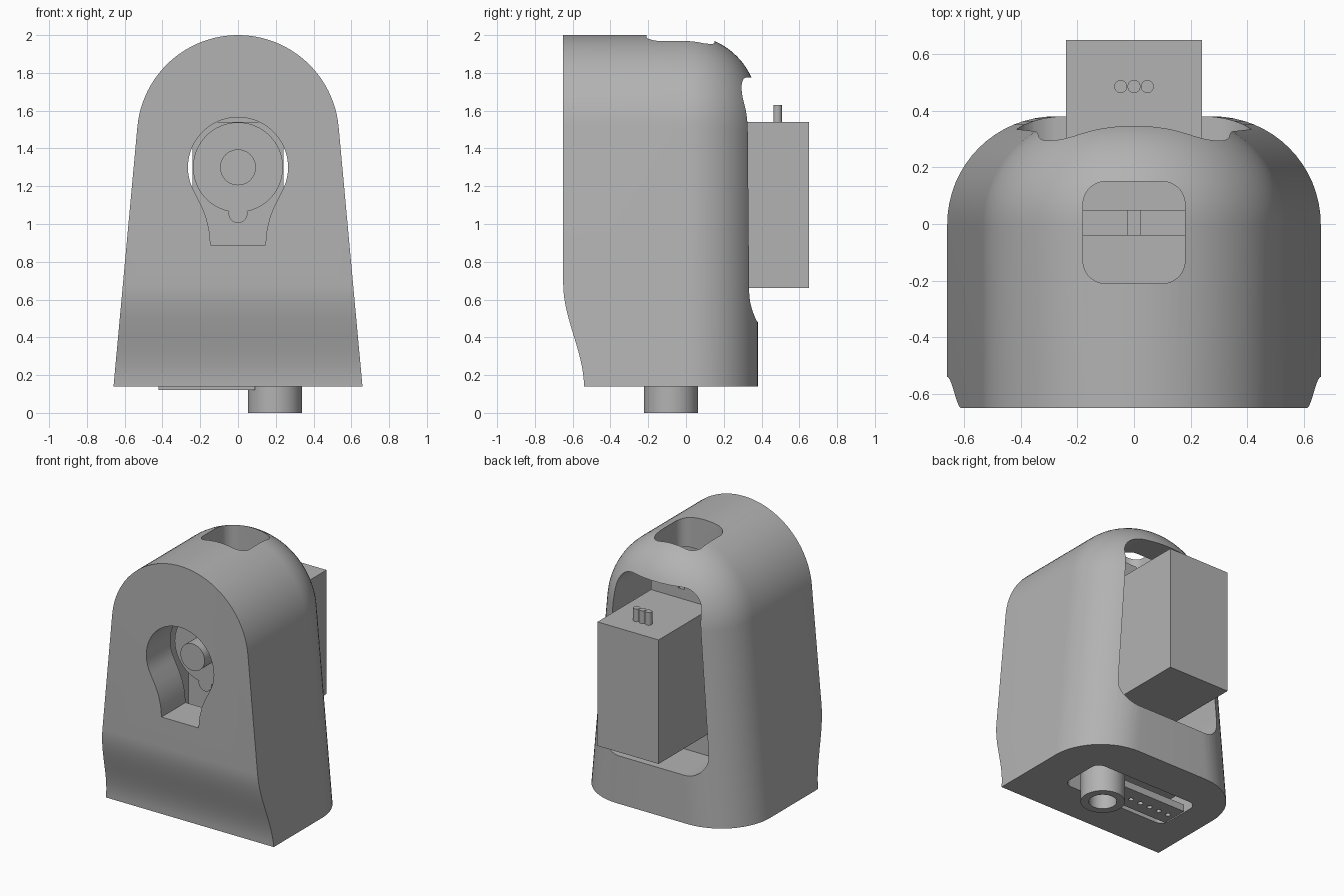
import bpy, bmesh, math
from mathutils import Vector

if "Cube" in bpy.data.objects:
    bpy.data.objects.remove(bpy.data.objects["Cube"])

grey = bpy.data.materials.new("light_grey")
grey.use_nodes = True
GREY = (0.45, 0.45, 0.45, 1)
grey.diffuse_color = GREY
grey.node_tree.nodes["Principled BSDF"].inputs["Base Color"].default_value = GREY


def loft(name, rings):
    """Closed solid through rings of equal length."""
    bm = bmesh.new()
    loops = [[bm.verts.new(p) for p in ring] for ring in rings]
    n = len(loops[0])
    for a, b in zip(loops, loops[1:]):
        for i in range(n):
            j = (i + 1) % n
            bm.faces.new((a[i], a[j], b[j], b[i]))
    bm.faces.new(loops[0])
    bm.faces.new(loops[-1])
    bmesh.ops.recalc_face_normals(bm, faces=bm.faces)
    mesh = bpy.data.meshes.new(name)
    bm.to_mesh(mesh)
    bm.free()
    mesh.materials.append(grey)
    ob = bpy.data.objects.new(name, mesh)
    bpy.context.collection.objects.link(ob)
    return ob


def place(axis, u, v, t):
    return {"x": (t, u, v), "y": (u, t, v), "z": (u, v, t)}[axis]


def prism(name, pts, axis, lo, hi):
    return loft(name, [[place(axis, u, v, t) for u, v in pts] for t in (lo, hi)])


def circle(u, v, r, n=40):
    return [(u + r * math.cos(2 * math.pi * i / n), v + r * math.sin(2 * math.pi * i / n))
            for i in range(n)]


def rect(u0, u1, v0, v1):
    return [(u0, v0), (u1, v0), (u1, v1), (u0, v1)]


def rounded(corners, r, n=10):
    """Round every corner of a polygon with a quadratic-like arc."""
    out = []
    for i, c in enumerate(corners):
        c = Vector(c)
        a = (Vector(corners[i - 1]) - c).normalized()
        b = (Vector(corners[(i + 1) % len(corners)]) - c).normalized()
        half = a.angle(b) / 2
        mid = c + (a + b).normalized() * r / math.sin(half)
        start = c + a * r / math.tan(half) - mid
        end = c + b * r / math.tan(half) - mid
        for k in range(n + 1):
            p = mid + start.slerp(end, k / n).normalized() * r
            out.append((p.x, p.y))
    return out


def apply_cut(ob, cutter):
    mod = ob.modifiers.new("cut", "BOOLEAN")
    mod.operation = "DIFFERENCE"
    mod.solver = "EXACT"
    mod.object = cutter
    bpy.context.view_layer.objects.active = ob
    bpy.ops.object.modifier_apply(modifier=mod.name)
    bpy.data.objects.remove(cutter)


def smooth(ob):
    bpy.ops.object.select_all(action="DESELECT")
    ob.select_set(True)
    bpy.context.view_layer.objects.active = ob
    bpy.ops.object.shade_smooth_by_angle(angle=math.radians(30))


# Housing: arched outline, back edge rounded over
BASE, ARCH_Z, ARCH_R, FILLET = 0.14, 1.465, 0.535, 0.38
LEAN = math.radians(5.25)


def arch(inset):
    r = ARCH_R - inset
    steps = 48
    arc = []
    for i in range(steps + 1):
        a = LEAN + (math.pi - 2 * LEAN) * i / steps
        arc.append((r * math.cos(a), ARCH_Z + r * math.sin(a)))
    foot = arc[0][0] + (arc[0][1] - BASE) * math.tan(LEAN)
    return [(foot, BASE)] + arc + [(-foot, BASE)]


sections = [(-0.65, 0)]
for i in range(17):
    a = math.pi / 2 * i / 16
    sections.append((FILLET * math.sin(a), FILLET * (1 - math.cos(a))))
housing = loft("housing", [[(x, y, z) for x, z in arch(d)] for y, d in sections])

# Swept-in lower front
chin = []
for i in range(17):
    t = i / 16
    chin.append((-0.54 - 0.11 * t * t * (3 - 2 * t), BASE + 0.54 * t))
chin = [(-0.54, 0.05)] + chin + [(-0.66, 0.68), (-0.8, 0.68), (-0.8, 0.05)]
apply_cut(housing, prism("chin_cutter", chin, "x", -1, 1))

# Rear opening and motor bay
bay = [(-0.425, 0.48), (0.425, 0.48), (0.325, 1.775), (-0.325, 1.775)]
apply_cut(housing, prism("bay_cutter", rounded(bay, 0.15), "y", -0.38, 0.6))

# Keyhole in the front wall
key = []
for i in range(41):
    a = math.radians(-30 + 240 * i / 40)
    key.append((0.265 * math.cos(a), 1.3 + 0.265 * math.sin(a)))
neck = [(0.145, 0.89), (0.153, 0.97), (0.17, 1.04), (0.195, 1.1)]
key = neck + key + [(-x, z) for x, z in reversed(neck)]
apply_cut(housing, prism("keyhole_cutter", key, "y", -0.8, -0.3))

# Top window and underside recess
apply_cut(housing, prism("window_cutter", rounded(rect(-0.18, 0.18, -0.21, 0.15), 0.08),
                         "z", 1.65, 2.2))
apply_cut(housing, prism("recess_cutter", rounded(rect(-0.45, 0.38, -0.25, 0.09), 0.06),
                         "z", 0, 0.3))
smooth(housing)

# Motor, lying with its shaft toward the front
prism("motor_body", rect(-0.24, 0.24, 0.66, 1.54), "y", -0.21, 0.65)
flange = prism("motor_flange", rect(-0.24, 0.24, 0.45, 1.75), "y", -0.04, 0.05)
for z in (0.51, 1.69):
    apply_cut(flange, prism("slit_cutter", rect(-0.022, 0.022, z - 0.08, z + 0.08),
                            "y", -0.1, 0.1))
smooth(prism("gear_tower", circle(0, 1.3, 0.238, 64), "y", -0.37, -0.2))
smooth(prism("small_tower", circle(0, 1.055, 0.05), "y", -0.37, -0.2))
smooth(prism("output_shaft", circle(0, 1.3, 0.095), "y", -0.51, -0.36))
for i in (-1, 0, 1):
    smooth(prism("motor_wire", circle(0.047 * i, 0.485, 0.023, 20), "z", 1.5, 1.63))

# Sensor under the base: board with pin holes and a tube
board = prism("sensor_board", rect(-0.42, 0.09, -0.19, 0.0), "z", 0.12, 0.17)
for i in range(5):
    apply_cut(board, prism("pin_cutter", circle(-0.06 - 0.077 * i, -0.1, 0.017, 16),
                           "z", 0.05, 0.25))
smooth(board)
tube = prism("sensor_tube", circle(0.195, -0.08, 0.143, 56), "z", 0, 0.3)
apply_cut(tube, prism("bore_cutter", circle(0.195, -0.08, 0.09), "z", -0.1, 0.2))
smooth(tube)
